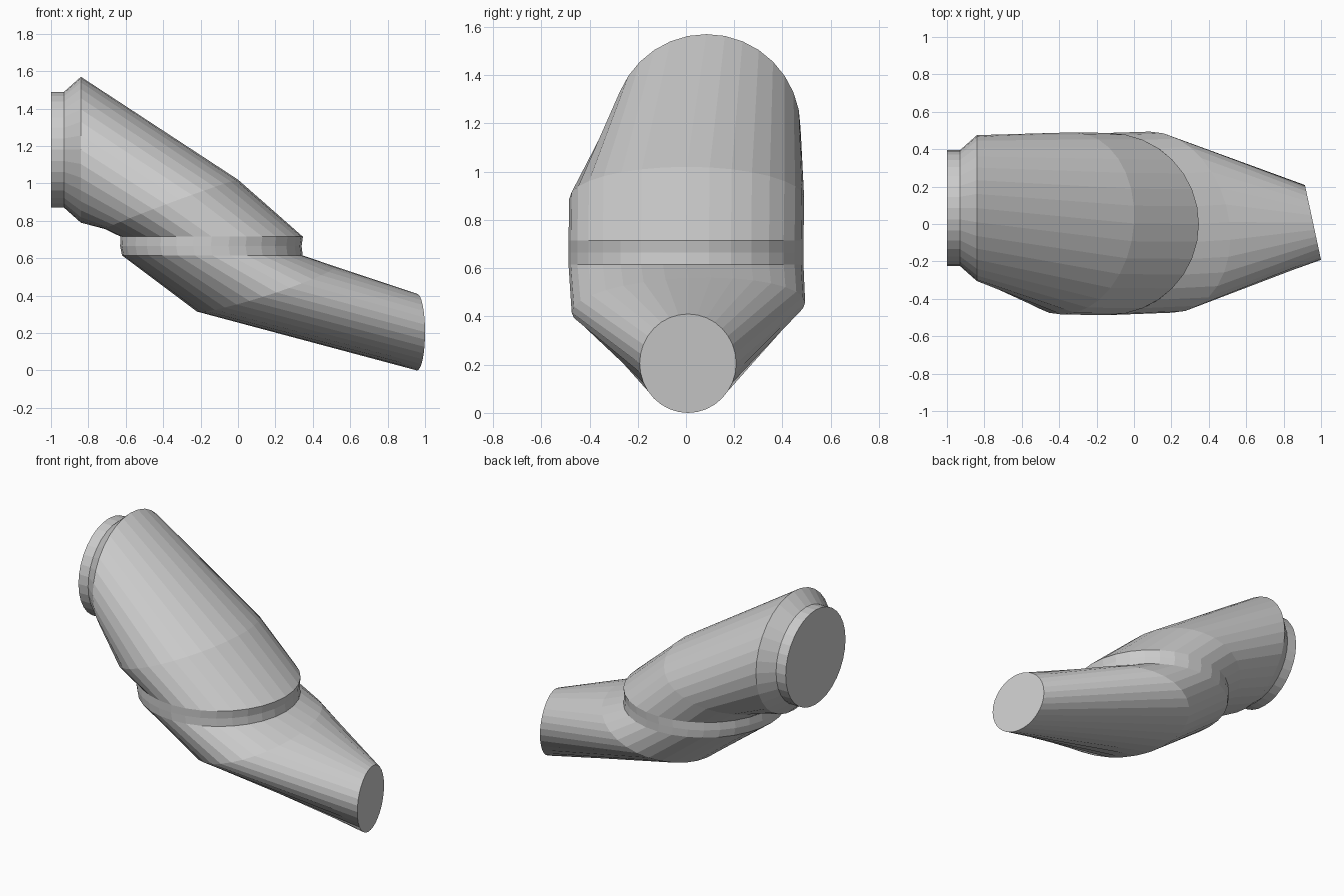
import bpy, bmesh, math
from mathutils import Vector

if "Cube" in bpy.data.objects:
    bpy.data.objects.remove(bpy.data.objects["Cube"])

SIDES = 32

# Cross-sections along the duct: centre, "top" half-axis, sideways half-axis
sections = [
    ((-1.00, 0.085, 1.18), (0, 0, 0.31), (0, 0.31, 0)),             # inlet collar
    ((-0.93, 0.085, 1.18), (0, 0, 0.31), (0, 0.31, 0)),
    ((-0.84, 0.085, 1.18), (0, 0, 0.39), (0, 0.39, 0)),             # flared shoulder
    ((-0.355, 0.003, 0.888), (0.355, 0, 0.132), (0.03, 0.487, 0)),  # upper mitre
    ((-0.14, 0, 0.715), (0.487, 0, 0), (0, 0.487, 0)),              # middle band
    ((-0.145, 0, 0.665), (0.485, 0, 0), (0, 0.487, 0)),
    ((-0.137, 0, 0.615), (0.483, 0, 0), (0, 0.487, 0)),
    ((0.145, 0.01, 0.437), (0.365, 0, 0.122), (-0.06, 0.484, 0.02)),  # lower mitre
    ((0.957, 0.008, 0.205), (0, 0, 0.205), (-0.043, 0.2, 0)),       # outlet
]

bm = bmesh.new()


def ring(centre, top, side):
    c, a, b = Vector(centre), Vector(top), Vector(side)
    angles = [2 * math.pi * i / SIDES for i in range(SIDES)]
    return [bm.verts.new(c + a * math.cos(t) + b * math.sin(t)) for t in angles]


# Walls between neighbouring sections
rings = [ring(*s) for s in sections]
for r, q in zip(rings, rings[1:]):
    for i in range(SIDES):
        j = (i + 1) % SIDES
        bm.faces.new((r[i], r[j], q[j], q[i]))

# End caps
bm.faces.new(rings[0])
bm.faces.new(rings[-1])
bmesh.ops.recalc_face_normals(bm, faces=bm.faces)

mesh = bpy.data.meshes.new("bent_duct")
bm.to_mesh(mesh)
bm.free()
bpy.context.collection.objects.link(bpy.data.objects.new("bent_duct", mesh))
